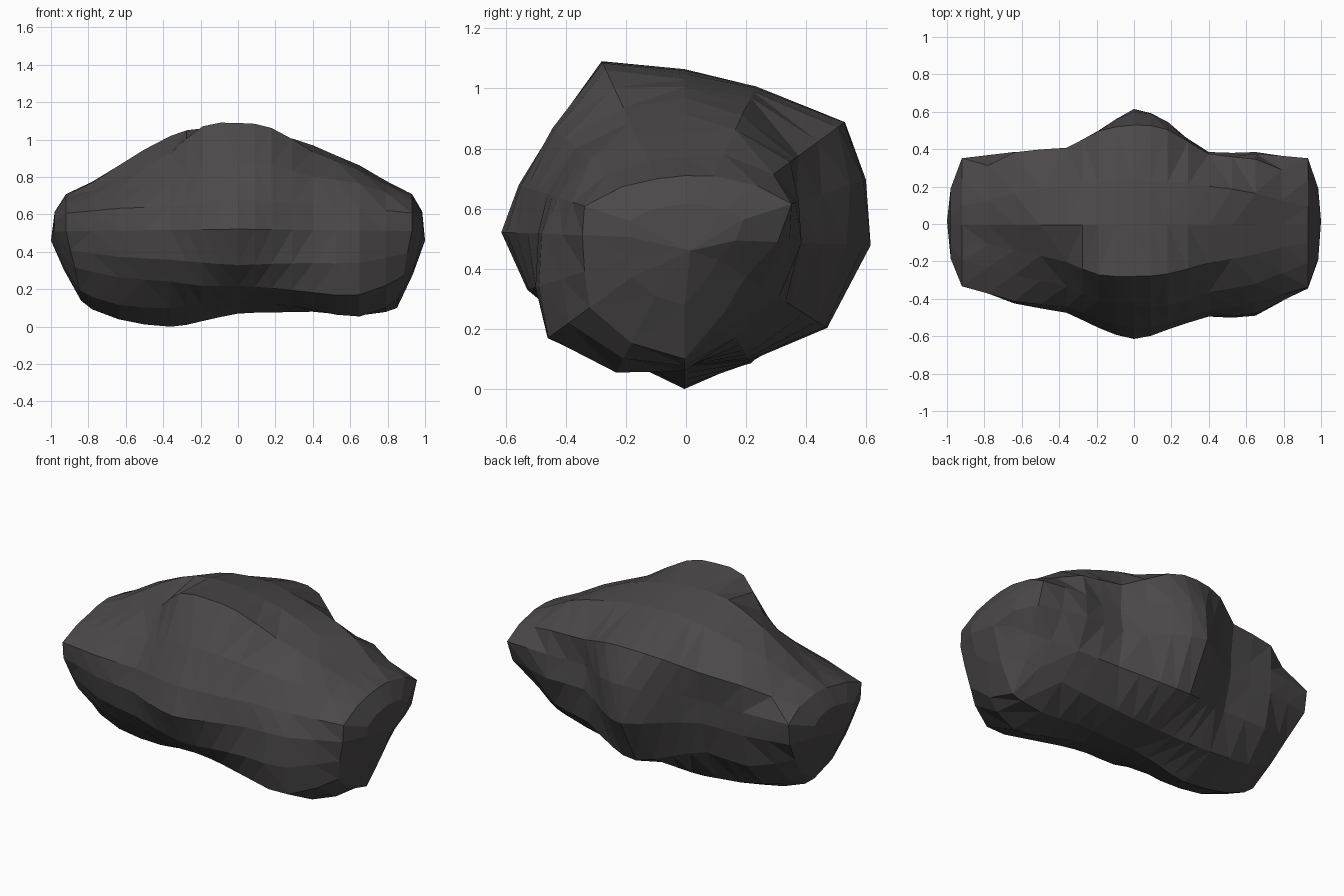
import bpy, bmesh, math

if "Cube" in bpy.data.objects:
    bpy.data.objects.remove(bpy.data.objects["Cube"])

# Key cross-sections of the boulder: x position -> radii around (y=0, z=0.5)
ANGLES = [-2, 18, 36, 65, 90, 115, 140, 162, 178, 198, 216, 243, 270, 298, 328]
KEYS = [
    (-0.92, [.34, .375, .31, .23, .20, .20, .25, .345, .32, .30, .31, .34, .36, .30, .28]),
    (-0.64, [.385, .41, .48, .39, .36, .32, .35, .43, .42, .41, .40, .43, .46, .42, .40]),
    (-0.36, [.385, .41, .51, .50, .52, .47, .43, .46, .47, .46, .44, .45, .50, .46, .39]),
    (-0.19, [.49, .53, .62, .55, .56, .63, .53, .53, .55, .51, .48, .43, .47, .47, .47]),
    (0.00, [.62, .635, .66, .56, .56, .65, .57, .58, .61, .55, .48, .41, .43, .46, .56]),
    (0.18, [.54, .58, .63, .54, .53, .62, .56, .55, .56, .53, .50, .42, .425, .45, .52]),
    (0.40, [.39, .39, .47, .49, .47, .48, .47, .48, .49, .515, .54, .46, .42, .42, .42]),
    (0.65, [.39, .40, .435, .40, .35, .37, .41, .44, .475, .51, .56, .50, .44, .37, .37]),
    (0.93, [.31, .375, .30, .23, .21, .22, .27, .35, .34, .35, .39, .39, .40, .28, .24]),
]


def spline(a, b, c, d, t):
    return 0.5 * (2 * b + (c - a) * t + (2 * a - 5 * b + 4 * c - d) * t * t
                  + (3 * b - a - 3 * c + d) * t ** 3)


# Fill in sections between the keys, then a small ring at each blunt end
sections = []
for i in range(len(KEYS) - 1):
    near = [KEYS[max(0, min(len(KEYS) - 1, i + k))] for k in (-1, 0, 1, 2)]
    for t in (0, 0.5):
        x = near[1][0] * (1 - t) + near[2][0] * t
        sections.append((x, [spline(*q, t) for q in zip(*[n[1] for n in near])]))
sections.append(KEYS[-1])
sections.insert(0, (-0.98, [r * 0.55 for r in KEYS[0][1]]))
sections.append((0.985, [r * 0.55 for r in KEYS[-1][1]]))


# The ends are undercut: their lower points sit further in
def undercut(x, a):
    pull = 0.08 if abs(x) < 0.95 else 0.05
    return x - math.copysign(pull * max(0, -math.sin(a)), x) if abs(x) > 0.9 else x


# Skin the sections
bm = bmesh.new()
rings = []
for x, radii in sections:
    rings.append([bm.verts.new((undercut(x, a), r * math.cos(a), 0.5 + r * math.sin(a)))
                  for a, r in zip(map(math.radians, ANGLES), radii)])
n = len(ANGLES)
for p, q in zip(rings, rings[1:]):
    for j in range(n):
        k = (j + 1) % n
        bm.faces.new((p[j], p[k], q[k], q[j]))
for ring, x in ((rings[0], -1.0), (rings[-1], 1.0)):
    tip = bm.verts.new((x, 0.02, 0.46))
    for j in range(n):
        bm.faces.new((ring[j], ring[(j + 1) % n], tip))

# Chip into flat triangular facets and rest on the ground
bmesh.ops.triangulate(bm, faces=bm.faces[:], quad_method='SHORT_EDGE')
bmesh.ops.recalc_face_normals(bm, faces=bm.faces[:])
low = min(v.co.z for v in bm.verts)
mid = (min(v.co.y for v in bm.verts) + max(v.co.y for v in bm.verts)) / 2
bmesh.ops.translate(bm, verts=bm.verts[:], vec=(0, -mid, -low))

mesh = bpy.data.meshes.new("boulder")
bm.to_mesh(mesh)
bm.free()
rock = bpy.data.objects.new("boulder", mesh)
bpy.context.collection.objects.link(rock)
stone = bpy.data.materials.new("dark_stone")
stone.diffuse_color = (0.07, 0.065, 0.066, 1)
stone.use_nodes = True
stone.node_tree.nodes["Principled BSDF"].inputs["Base Color"].default_value = stone.diffuse_color
mesh.materials.append(stone)
